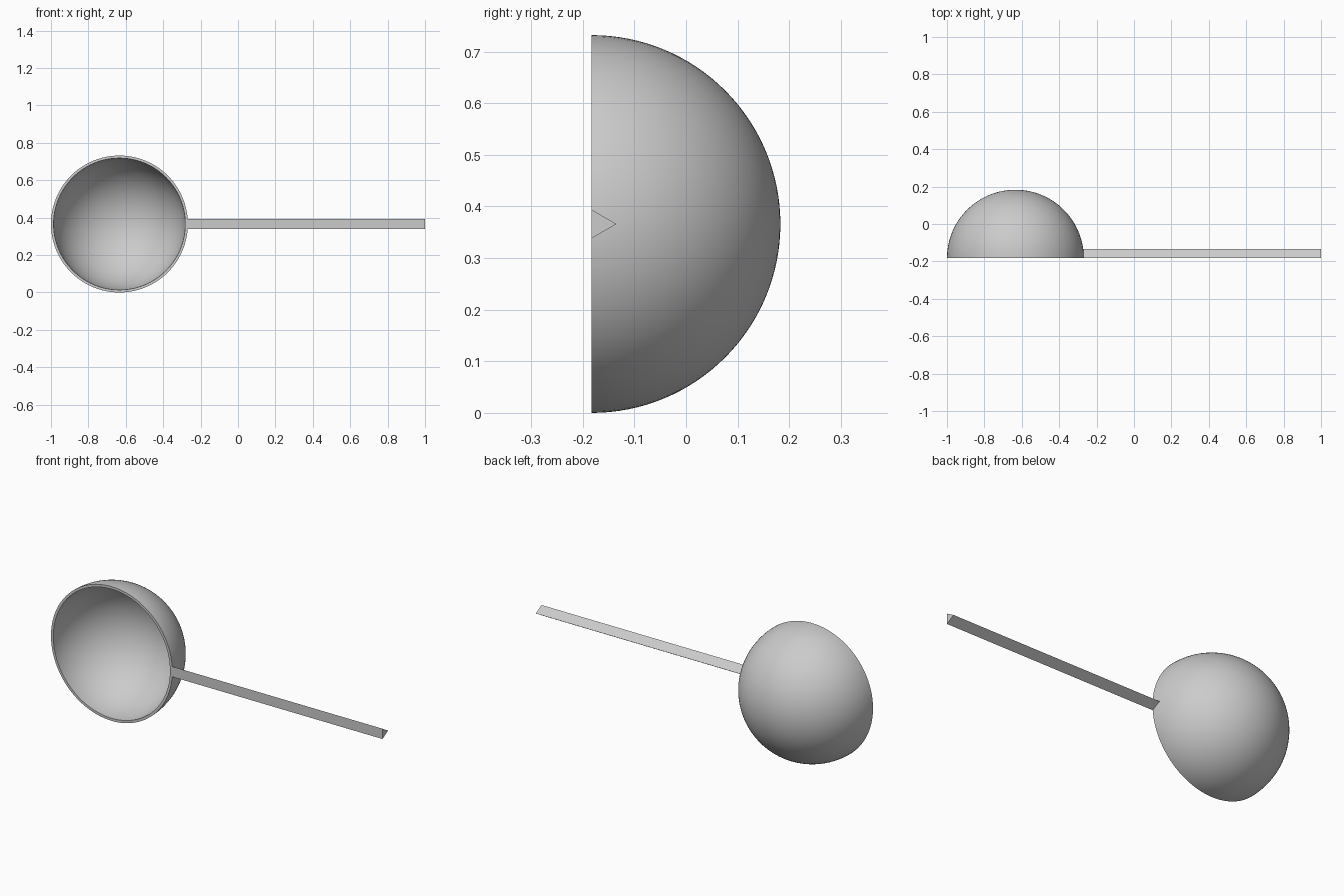
import bpy, bmesh
from math import sin, cos, pi, radians
from mathutils import Vector

if "Cube" in bpy.data.objects:
    bpy.data.objects.remove(bpy.data.objects["Cube"])

R_OUT, R_IN = 0.366, 0.352
CENTRE = Vector((-1 + R_OUT, -R_OUT / 2, R_OUT))

grey = bpy.data.materials.new("light grey")
grey.use_nodes = True
grey.diffuse_color = (0.6, 0.6, 0.6, 1)
grey.node_tree.nodes["Principled BSDF"].inputs["Base Color"].default_value = (0.6, 0.6, 0.6, 1)


def add_part(name, bm):
    bmesh.ops.remove_doubles(bm, verts=bm.verts, dist=1e-5)
    bmesh.ops.recalc_face_normals(bm, faces=bm.faces)
    mesh = bpy.data.meshes.new(name)
    bm.to_mesh(mesh)
    bm.free()
    mesh.materials.append(grey)
    obj = bpy.data.objects.new(name, mesh)
    bpy.context.collection.objects.link(obj)
    obj.location = CENTRE
    return obj


# Hollow half-sphere bowl, open to the front: spin a thick quarter arc about y
STEPS = 32
angles = [pi / 2 * i / STEPS for i in range(STEPS + 1)]
profile = [(R_OUT * sin(a), R_OUT * cos(a)) for a in angles]
profile += [(R_IN * sin(a), R_IN * cos(a)) for a in reversed(angles)]
bm = bmesh.new()
verts = [bm.verts.new((x, y, 0)) for x, y in profile]
edges = [bm.edges.new(pair) for pair in zip(verts, verts[1:])]
bmesh.ops.spin(bm, geom=verts + edges, cent=(0, 0, 0), axis=(0, 1, 0),
               angle=2 * pi, steps=96, use_merge=True)
bowl = add_part("bowl", bm)
bpy.ops.object.select_all(action="DESELECT")
bowl.select_set(True)
bpy.context.view_layer.objects.active = bowl
bpy.ops.object.shade_smooth_by_angle(angle=radians(30))

# Straight handle with a triangular section, flat side flush with the rim
bm = bmesh.new()
section = [(0, -0.028), (0.048, 0), (0, 0.028)]
end = bm.faces.new([bm.verts.new((R_OUT - 0.007, y, z)) for y, z in section])
grown = bmesh.ops.extrude_face_region(bm, geom=[end], use_keep_orig=True)
for v in grown["geom"]:
    if isinstance(v, bmesh.types.BMVert):
        v.co.x = 1 - CENTRE.x
add_part("handle", bm)
